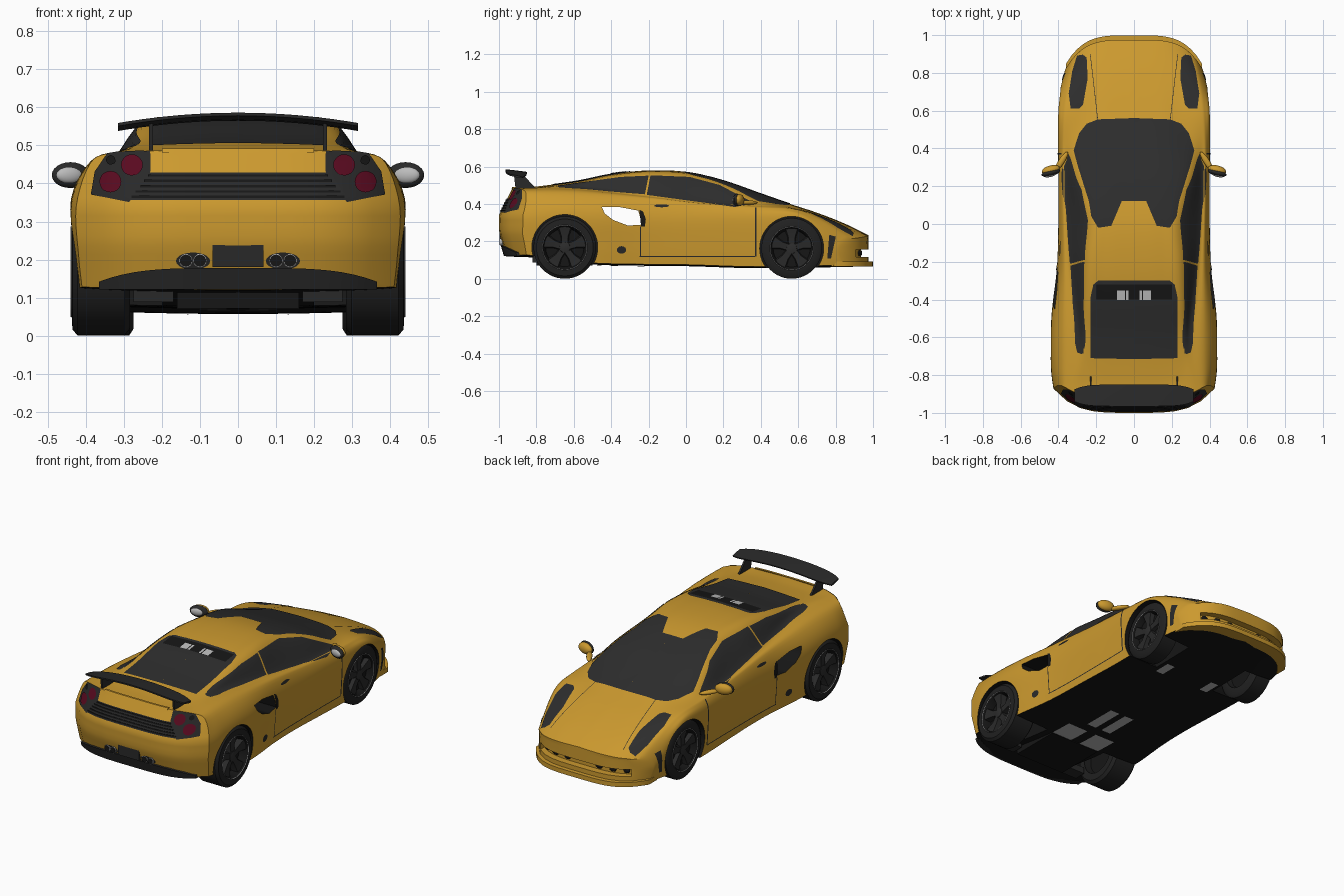
import bpy, bmesh, math
from mathutils import Matrix, Vector

if "Cube" in bpy.data.objects:
    bpy.data.objects.remove(bpy.data.objects["Cube"], do_unlink=True)


def material(name, r, g, b):
    m = bpy.data.materials.new(name)
    m.use_nodes = True
    m.diffuse_color = (r, g, b, 1)
    m.node_tree.nodes["Principled BSDF"].inputs["Base Color"].default_value = (r, g, b, 1)
    return m


paint = material("amber paint", .6, .32, .028)
glass = material("dark glass", .026, .026, .026)
trim = material("black trim", .022, .022, .022)
under = material("underbody black", .008, .008, .008)
rubber = material("tyre rubber", .015, .015, .015)
red = material("tail lamp red", .1, .003, .014)
silver = material("silver", .5, .5, .5)
made = []


def make(name, bm, mats, mirror=False):
    mesh = bpy.data.meshes.new(name)
    bm.to_mesh(mesh)
    bm.free()
    for m in mats:
        mesh.materials.append(m)
    ob = bpy.data.objects.new(name, mesh)
    bpy.context.collection.objects.link(ob)
    if mirror:
        ob.modifiers.new("Mirror", "MIRROR").use_mirror_merge = False
    made.append(ob)
    return ob


def curve(keys, t):
    """Smooth interpolation through (position, value) keys."""
    t = min(max(t, keys[0][0]), keys[-1][0])
    n = len(keys) - 1
    i = next(k for k in range(n) if t <= keys[k + 1][0])

    def slope(k):
        a, b = keys[max(k - 1, 0)], keys[min(k + 1, n)]
        return (b[1] - a[1]) / (b[0] - a[0])
    (a, va), (b, vb) = keys[i], keys[i + 1]
    h = b - a
    u = (t - a) / h
    v = 1 - u
    return (va * v * v * (1 + 2 * u) + vb * u * u * (3 - 2 * u)
            + slope(i) * h * u * v * v - slope(i + 1) * h * u * u * v)


def warp(x, y, z):
    """Round both ends in plan and rake the tail."""
    tail = max(0, (-.6 - y) / .4) ** 2
    nose = max(0, (y - .5) / .475) ** 2
    shift = tail * (.1 * (x / .4) ** 4 + .5 * max(0, z - .34) + .3 * max(0, .25 - z))
    return Vector((x, y + shift - nose * .15 * (x / .36) ** 4, z))


# Body shape along its length
top = [(-1, .488), (-.85, .492), (-.6, .52), (-.4, .56), (-.2, .58), (0, .572), (.2, .525),
       (.4, .455), (.55, .403), (.7, .354), (.85, .295), (1, .222)]
roof_x = [(-1, .24), (-.6, .255), (-.2, .25), (0, .24), (.3, .29), (.55, .25), (1, .18)]
roof_drop = [(-1, .002), (-.6, .012), (-.2, .02), (.2, .03), (.4, .03), (.6, .013), (1, .006)]
belt_x = [(-1, .335), (-.6, .298), (-.2, .333), (.35, .355), (.6, .34), (1, .29)]
belt_z = [(-1, .48), (-.6, .485), (-.2, .45), (.1, .415), (.38, .392), (.6, .372), (.8, .306), (1, .205)]
side_x = [(-1, .425), (-.8, .437), (-.5, .435), (-.2, .405), (.2, .4), (.6, .402), (.8, .388), (1, .36)]
side_z = [(-1, .34), (-.65, .36), (-.4, .34), (0, .32), (.4, .32), (.6, .325), (.8, .245), (1, .15)]
sill_z = [(-1, .128), (-.8, .12), (-.5, .085), (0, .076), (.4, .065), (1, .075)]


def section(y):
    t, rx, bx, bz = (curve(k, y) for k in (top, roof_x, belt_x, belt_z))
    sx, sz, low = (curve(k, y) for k in (side_x, side_z, sill_z))
    xs = [0, rx * .6, rx, bx, bx + (sx - bx) * .6, sx, sx - .006, sx - .015]
    zs = [t, t - .004, t - curve(roof_drop, y), bz, bz - (bz - sz) * .2, sz, low + (sz - low) * .4, low]
    xk, zk = list(enumerate(xs)), list(enumerate(zs))
    pts = [(curve(xk, i / 5), curve(zk, i / 5)) for i in range(36)]
    return pts + [(xs[-1] * k, low - .008 * (1 - k * k)) for k in (.8, .6, .4, .2, 0)]


ends = [f / 6 for f in range(6)]
stations = [(-1, f) for f in ends] + [(-1 + 1.975 * i / 70, 1) for i in range(71)]
stations += [(.975, f) for f in reversed(ends)]
shell = bmesh.new()
for s in (1, -1):
    rows = [[shell.verts.new(warp(s * x * f, y, z)) for x, z in section(y)] for y, f in stations]
    for a, b in zip(rows, rows[1:]):
        for j in range(len(a) - 1):
            shell.faces.new((a[j], a[j + 1], b[j + 1], b[j]))
bmesh.ops.remove_doubles(shell, verts=shell.verts, dist=1e-5)
bmesh.ops.recalc_face_normals(shell, faces=shell.faces)
shell.normal_update()
for f in shell.faces:
    f.material_index = int(f.normal.z < -.8 and f.calc_center_median().z < .15)
body = make("body", shell.copy(), [paint, under])


def lathe(name, profile, at, mats, mirror=True, steps=48):
    """Spin an (x, radius) profile around the x axis."""
    bm = bmesh.new()
    vs = [bm.verts.new((x, 0, r)) for x, r in profile]
    es = [bm.edges.new(p) for p in zip(vs, vs[1:])]
    bmesh.ops.spin(bm, geom=vs + es, cent=(0, 0, 0), axis=(1, 0, 0), angle=math.tau, steps=steps)
    bmesh.ops.remove_doubles(bm, verts=bm.verts, dist=1e-5)
    bmesh.ops.recalc_face_normals(bm, faces=bm.faces)
    bmesh.ops.translate(bm, vec=at, verts=bm.verts)
    return make(name, bm, mats, mirror)


def bar(name, rings, mat, mirror=False):
    """Join a row of equal rings into a closed solid."""
    bm = bmesh.new()
    rows = [[bm.verts.new(p) for p in ring] for ring in rings]
    n = len(rows[0])
    for a, b in zip(rows, rows[1:]):
        for j in range(n):
            bm.faces.new((a[j], a[(j + 1) % n], b[(j + 1) % n], b[j]))
    bm.faces.new(rows[0])
    bm.faces.new(rows[-1])
    bmesh.ops.recalc_face_normals(bm, faces=bm.faces)
    return make(name, bm, [mat], mirror)


def box(name, x, y, z, mat, mirror=False):
    return bar(name, [[(q, y[0], z[0]), (q, y[1], z[0]), (q, y[1], z[1]), (q, y[0], z[1])] for q in x], mat, mirror)


def strip(name, y, half, z0, z1, depth, mat, crown=0):
    """Bar that follows the rounded front or rear end."""
    rings = []
    for i in range(25):
        x = half * (i / 12 - 1)
        hi = z1 + crown * (1 - (x / half) ** 4)
        a, b = warp(x, y, z0), warp(x, y, hi)
        out = Vector((0, math.copysign(depth, y), 0))
        rings.append([a - out * 2, a + out, b + out, b - out * 2])
    return bar(name, rings, mat)


# Wheel arches, side air duct and nose slot, cut from the body
axles = {"rear": ((.36, -.648, .168), .176, 1, 1), "front": ((.332, .565, .163), .171, .97, .75)}
cutters = [lathe(n + "_arch_cutter", [(.2, 0), (.2, r), (.6, r), (.6, 0)], (0, at[1], at[2]), [])
           for n, (at, r, k, w) in axles.items()]
duct = [(-.45, .385), (-.36, .385), (-.255, .365), (-.235, .29), (-.31, .285), (-.39, .315), (-.435, .35)]
cutters.append(bar("duct_cutter", [[(x, y, z) for y, z in duct] for x in (-.6, .6)], trim))
slot = strip("nose_slot_cutter", .975, .29, .118, .158, .02, paint)
bpy.context.view_layer.objects.active = body
for c in cutters + [slot]:
    c.hide_render = True
    c.data.materials.clear()
    for m in (paint, under):
        c.data.materials.append(m)
    for p in c.data.polygons:
        p.material_index = int(c is not slot)
    mod = body.modifiers.new("Cut", "BOOLEAN")
    mod.operation, mod.solver, mod.object = "DIFFERENCE", "EXACT", c
    bpy.ops.object.modifier_apply(modifier=mod.name)
    made.remove(c)
for c in cutters + [slot]:
    bpy.data.objects.remove(c, do_unlink=True)


def plate(name, pieces, axes, facing, mat, lift=.003):
    """Thin mirrored skin on the body inside convex outlines seen along one direction."""
    facing = Vector(facing)
    out = bmesh.new()
    for pts in pieces:
        bm = shell.copy()
        bmesh.ops.delete(bm, geom=[f for f in bm.faces if f.normal.dot(facing) < .2], context="FACES")
        mid = [sum(p[k] for p in pts) / len(pts) for k in (0, 1)]
        for a, b in zip(pts, pts[1:] + pts[:1]):
            co, no = Vector(), Vector()
            co[axes[0]], co[axes[1]] = a
            no[axes[0]], no[axes[1]] = b[1] - a[1], a[0] - b[0]
            if no[axes[0]] * (mid[0] - a[0]) + no[axes[1]] * (mid[1] - a[1]) > 0:
                no.negate()
            bmesh.ops.bisect_plane(bm, geom=bm.verts[:] + bm.edges[:] + bm.faces[:], dist=1e-6,
                                   plane_co=co, plane_no=no, clear_outer=True)
        bm.normal_update()
        for v in bm.verts:
            v.co += v.normal * lift
        for f in bm.faces:
            f.material_index = 0
        tmp = bpy.data.meshes.new("tmp")
        bm.to_mesh(tmp)
        bm.free()
        out.from_mesh(tmp)
        bpy.data.meshes.remove(tmp)
    return make(name, out, [mat], True)


def disc(x, z, r, flat=1):
    return [(x + r * math.cos(a * math.tau / 20), z + r * flat * math.sin(a * math.tau / 20)) for a in range(20)]


def rect(a, b, c, d):
    return [(a, c), (b, c), (b, d), (a, d)]


TOP, SIDE, END = ((0, 1), (0, 0, 1)), ((1, 2), (1, 0, 0)), ((0, 2), (0, -1, 0))
FLOOR = ((0, 1), (0, 0, -1))

# Glass and lamps
plate("windscreen", [[(0, .56), (.19, .553), (.25, .53), (.29, .48), (.318, .39), (.3, .32), (.238, .12), (0, .12)],
                     [(.065, .12), (.238, .12), (.225, .04), (.19, -.02), (.12, -.01)]], *TOP, glass)
plate("door_window", [[(.37, .4), (.18, .5), (.02, .543), (-.19, .552), (-.21, .447), (.26, .383)]], *SIDE, glass)
plate("quarter_window", [[(-.2, .55), (-.35, .543), (-.55, .515), (-.69, .495), (-.68, .487), (-.22, .45)]], *SIDE, glass)
plate("engine_cover", [[(0, -.3), (.19, -.3), (.215, -.32), (.23, -.39), (.23, -.71), (0, -.715)]], *TOP, glass)
plate("engine_bay", [rect(0, .2, -.4, -.32)], *TOP, under, .005)
plate("engine_parts", [rect(.03, .042, -.4, -.35), rect(.048, .09, -.4, -.35)], *TOP, silver, .007)
plate("headlight", [[(.3, .89), (.27, .895), (.25, .88), (.245, .77), (.27, .63), (.29, .61), (.335, .61),
                     (.345, .69), (.325, .81)]], *TOP, glass)
plate("tail_panel", [[(.34, .482), (.23, .485), (.23, .43), (.285, .35), (.385, .37), (.375, .43)],
                     [(0, .428), (.24, .428), (.29, .355), (0, .355)]], *END, trim)
plate("tail_lamp", [disc(.277, .446, .028), disc(.332, .402, .028)], *END, red, .007)
plate("small_lamp", [disc(.331, .459, .012)], *END, under, .007)

# Painted seams and vents
plate("door_seam", [rect(.368, .376, .12, .38), rect(-.25, .37, .117, .122), rect(-.245, -.24, .12, .28)], *SIDE, trim, .002)
plate("duct_edge", [[(-.25, .37), (-.23, .36), (-.215, .32), (-.22, .28), (-.24, .28)]], *SIDE, under)
plate("side_vent", [disc(-.345, .155, .025, .8), disc(-.13, .39, .04, .2)], *SIDE, trim)
plate("corner_vent", [[(.765, .235), (.8, .225), (.775, .11), (.755, .11)]], *SIDE, trim)
plate("bonnet_seam", [[(.19, .55), (.193, .55), (.233, .9), (.23, .9)]], *TOP, trim, .002)
plate("exhaust_recess", [disc(.118, .197, .045, .5)], *END, trim)
plate("floor_parts", [rect(.03, .16, -.5, -.36), rect(.02, .08, -.3, -.1), rect(.13, .18, .4, .5)], *FLOOR, silver)

# Bumper strips and tail slats
strip("front_splitter", .975, .36, .066, .092, .024, paint)
strip("rear_lip", -1, .365, .122, .142, .012, trim, .036)
strip("rear_ledge", -1, .2, .482, .492, .004, paint)
for i in range(5):
    strip("tail_slat", -1, .28 - i * .011, .362 + i * .014, .368 + i * .014, .006, under)

# Rear wing with its struts
wing = []
for i in range(21):
    x = .315 * (i / 10 - 1)
    u = abs(x / .315)
    z, y = .027 * (1 - u ** 2), .025 * u ** 6
    wing.append([(x, y - .965, z + .551), (x, y - .965, z + .559), (x, -.9, z + .552),
                 (x, -.85 - y, z + .545), (x, -.852 - y, z + .538), (x, -.9, z + .541)])
bar("rear_wing", wing, trim)
bar("wing_strut", [[(x, -.91, .47), (x, -.8, .48), (x, -.87, .557), (x, -.92, .557)] for x in (.224, .234)], trim, True)

# Number plate, exhausts and diffuser
box("number_plate", (-.067, .067), (-.996, -.95), (.18, .252), trim)
box("diffuser", (-.16, .16), (-.8, -.5), (.072, .122), under)
box("diffuser_side", (.17, .275), (-.82, -.75), (.088, .125), trim, True)
for x in (.1, .137):
    for name, r, y, mat in (("exhaust_tip", .018, -.995, silver), ("exhaust_bore", .016, -.997, under)):
        bm = bmesh.new()
        bmesh.ops.create_cone(bm, cap_ends=True, segments=20, radius1=r, radius2=r, depth=.06,
                              matrix=Matrix.Translation((x, y + .03, .197)) @ Matrix.Rotation(math.pi / 2, 4, "X"))
        make(name, bm, [mat], True)


# Door mirrors and nose intakes
def blob(name, at, size, turn, mat):
    bm = bmesh.new()
    m = Matrix.Translation(at) @ Matrix.Rotation(turn, 4, "Z") @ Matrix.Diagonal((*size, 1))
    bmesh.ops.create_uvsphere(bm, u_segments=20, v_segments=12, radius=1, matrix=m)
    make(name, bm, [mat], True)


blob("mirror_arm", (.385, .33, .408), (.062, .016, .012), -1, paint)
blob("mirror_shell", (.44, .286, .422), (.049, .024, .031), -.25, paint)
blob("mirror_rim", (.44, .272, .422), (.051, .018, .034), -.25, trim)
blob("mirror_glass", (.443, .262, .422), (.036, .013, .022), -.25, silver)
for x in (.1, .18, .25):
    blob("nose_intake", (x, warp(x, .975, .138).y - .042, .138), (.022, .01, .016), 0, under)

# Wheels
for n, (at, r, k, wide) in axles.items():
    at = Vector(at)

    def ring(name, profile, mat, steps=48):
        lathe(n + name, [(x * wide, q * k) for x, q in profile], at, [mat], steps=steps)
    ring("_tyre", [(-.076, .11), (-.076, .15), (-.062, .167), (.062, .167), (.075, .152), (.077, .118)], rubber)
    ring("_rim_back", [(-.07, .118), (-.04, .1), (-.04, 0)], under)
    ring("_rim_dish", [(.077, .118), (.066, .11), (.03, .102), (.028, 0)], under)
    ring("_rim_ring", [(.077, .12), (.08, .1185), (.077, .117)], silver)
    ring("_hub", [(.03, .032), (.062, .028), (.066, .012), (.066, 0)], glass, 20)
    for s in range(5):
        turn = Matrix.Translation(at) @ Matrix.Rotation(math.tau * s / 5, 4, "X")
        bar(n + "_spoke", [[turn @ Vector((x * wide, y * w, q)) for x, y in ((.03, -1), (.03, 1), (h, .8), (h, -.8))]
                           for q, w, h in ((.015, .02, .06), (.06, .022, .058), (.112, .042, .068))], trim, True)

# Smooth shading with crisp edges
shell.free()
bpy.ops.object.select_all(action="DESELECT")
for ob in made:
    ob.select_set(True)
bpy.context.view_layer.objects.active = body
bpy.ops.object.shade_smooth_by_angle(angle=math.radians(35))
